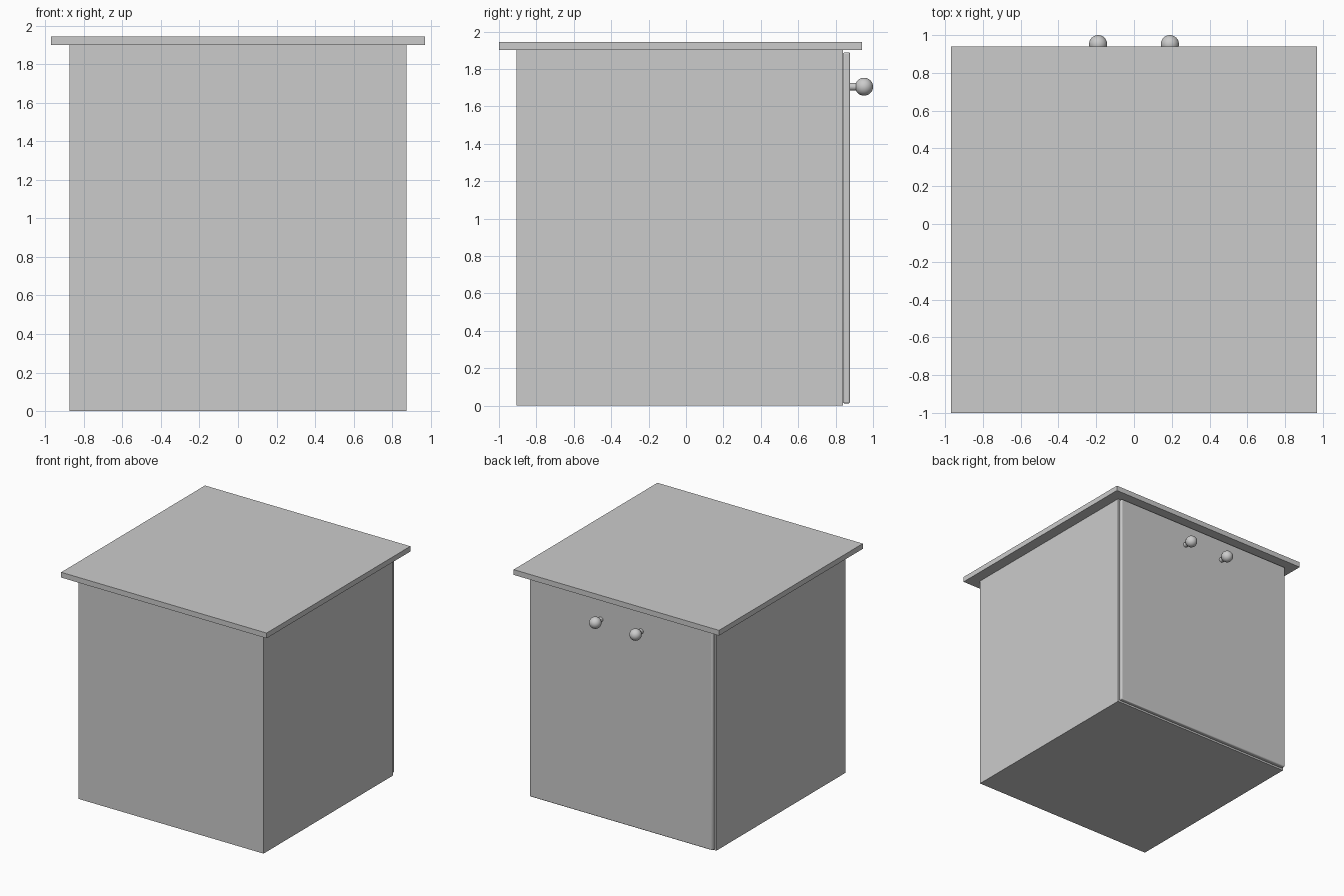
import bpy, math

if "Cube" in bpy.data.objects:
    bpy.data.objects.remove(bpy.data.objects["Cube"])


def box(name, x, y, z):
    """Box from (min, max) ranges on each axis."""
    bpy.ops.mesh.primitive_cube_add(size=1, location=[sum(r) / 2 for r in (x, y, z)])
    ob = bpy.context.object
    ob.name = name
    ob.scale = [r[1] - r[0] for r in (x, y, z)]
    bpy.ops.object.transform_apply(location=False, rotation=False, scale=True)
    return ob


# Cabinet body and overhanging worktop
box("cabinet_body", (-0.875, 0.875), (-0.905, 0.84), (0, 1.9))
box("worktop", (-0.97, 0.97), (-1.0, 0.94), (1.9, 1.945))

# Door panel on the back (+y) face, outer edges softened
door = box("door_panel", (-0.865, 0.865), (0.84, 0.877), (0.012, 1.888))
bevel = door.modifiers.new("soft_edges", 'BEVEL')
bevel.width = 0.008
bevel.segments = 3
bpy.ops.object.shade_smooth_by_angle(angle=math.radians(35))

# Pair of round knobs on short stems
for side, x in (("left", -0.19), ("right", 0.19)):
    bpy.ops.mesh.primitive_cylinder_add(vertices=32, radius=0.021, depth=0.06,
                                        location=(x, 0.895, 1.705),
                                        rotation=(math.pi / 2, 0, 0))
    bpy.context.object.name = f"knob_stem_{side}"
    bpy.ops.object.shade_smooth_by_angle(angle=math.radians(35))
    bpy.ops.mesh.primitive_uv_sphere_add(segments=32, ring_count=16, radius=0.048,
                                         location=(x, 0.952, 1.705),
                                         rotation=(math.pi / 2, 0, 0))
    bpy.context.object.name = f"knob_{side}"
    bpy.ops.object.shade_smooth()
